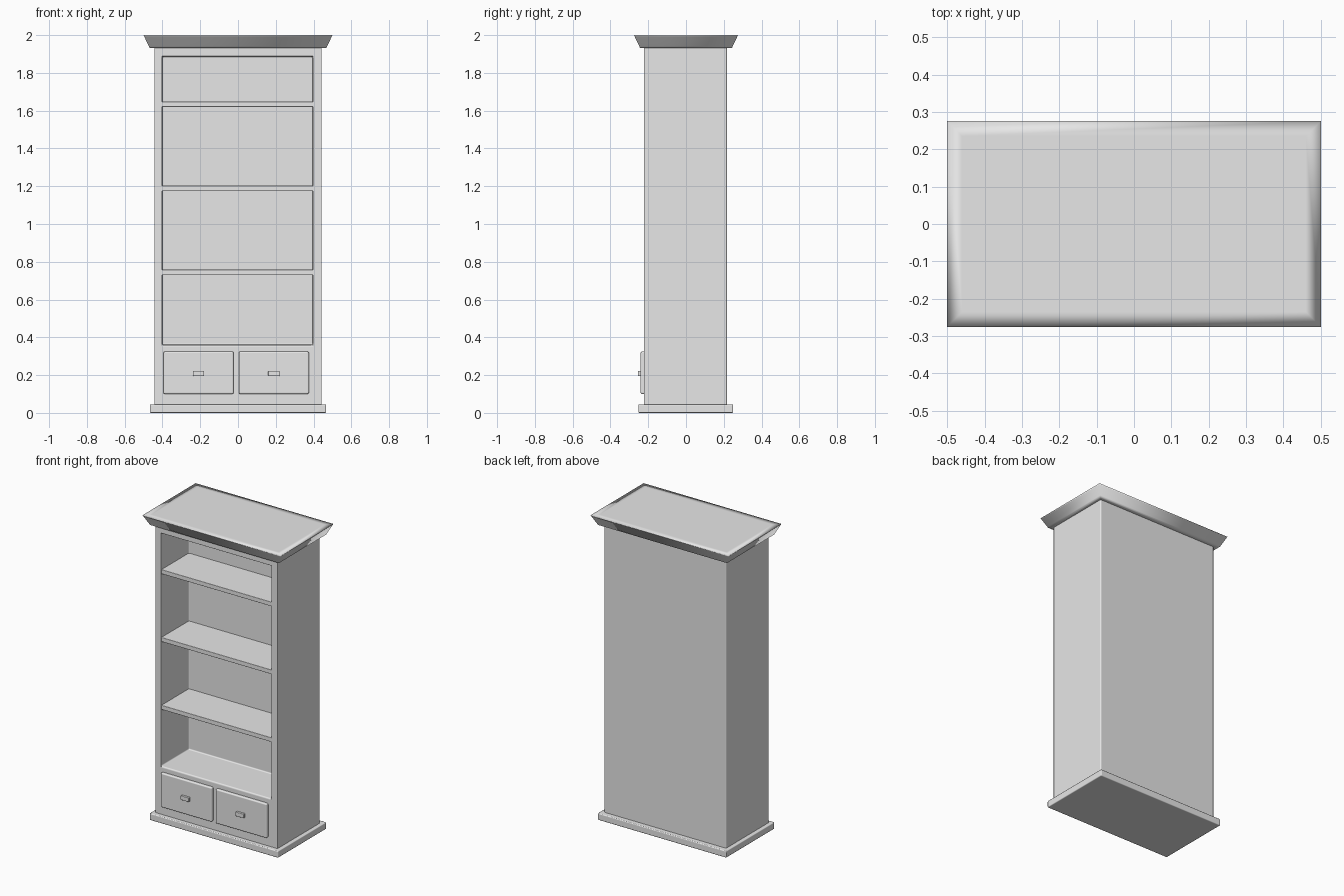
import bpy
import bmesh

cube = bpy.data.objects.get("Cube")
if cube:
    bpy.data.objects.remove(cube, do_unlink=True)

grey = bpy.data.materials.new("plain_grey")
grey.use_nodes = True
colour = (0.8, 0.8, 0.8, 1)
grey.diffuse_color = colour
grey.node_tree.nodes["Principled BSDF"].inputs["Base Color"].default_value = colour


def finish(name, bm, bevel):
    """Turn a bmesh into a smooth grey object with softened edges."""
    bmesh.ops.recalc_face_normals(bm, faces=bm.faces)
    mesh = bpy.data.meshes.new(name)
    bm.to_mesh(mesh)
    bm.free()
    mesh.shade_smooth()
    mesh.materials.append(grey)
    obj = bpy.data.objects.new(name, mesh)
    bpy.context.collection.objects.link(obj)
    if bevel:
        mod = obj.modifiers.new("soft_edges", 'BEVEL')
        mod.width = bevel
        mod.segments = 2
        mod.harden_normals = True
    return obj


def loft(name, rings, bevel=0):
    """Join a row of four-cornered rings and cap both ends."""
    bm = bmesh.new()
    loops = [[bm.verts.new(p) for p in ring] for ring in rings]
    for a, b in zip(loops, loops[1:]):
        for i in range(4):
            j = (i + 1) % 4
            bm.faces.new((a[i], a[j], b[j], b[i]))
    bm.faces.new(loops[0])
    bm.faces.new(loops[-1])
    return finish(name, bm, bevel)


def upright(x0, x1, z0, z1, y):
    return [(x0, y, z0), (x1, y, z0), (x1, y, z1), (x0, y, z1)]


def level(x, y, z):
    return [(-x, -y, z), (x, -y, z), (x, y, z), (-x, y, z)]


def box(name, x, y, z, bevel):
    return loft(name, [upright(*x, *z, y[0]), upright(*x, *z, y[1])], bevel)


FRONT, BACK, RECESS = -0.223, 0.217, 0.065

# Cabinet body with its open recess
outer = (-0.443, 0.443, 0.03, 1.95)
opening = (-0.402, 0.396, 0.36, 1.887)
loft("cabinet_body", [
    upright(*outer, BACK), upright(*outer, FRONT),
    upright(*opening, FRONT), upright(*opening, RECESS)], 0.008)

# Plinth
box("plinth", (-0.467, 0.467), (-0.252, 0.25), (0, 0.045), 0.006)

# Flared crown, with inner rings that soften its rims
loft("crown", [
    level(0.45, 0.226, 1.933), level(0.468, 0.244, 1.933),
    level(0.471, 0.247, 1.94), level(0.497, 0.272, 1.993),
    level(0.5, 0.275, 2.0), level(0.46, 0.235, 2.0)])

# Shelves, flush with the front
for i, z in enumerate((0.73, 1.175, 1.62)):
    box(f"shelf_{i + 1}", (-0.405, 0.399), (FRONT + 0.004, RECESS + 0.01),
        (z, z + 0.028), 0.002)

# Drawer fronts and handles
for side, x in (("right", -0.209), ("left", 0.19)):
    box(f"{side}_drawer", (x - 0.186, x + 0.186), (-0.241, -0.2),
        (0.1, 0.325), 0.008)
    box(f"{side}_handle", (x - 0.03, x + 0.03), (-0.255, -0.23),
        (0.195, 0.223), 0.003)
